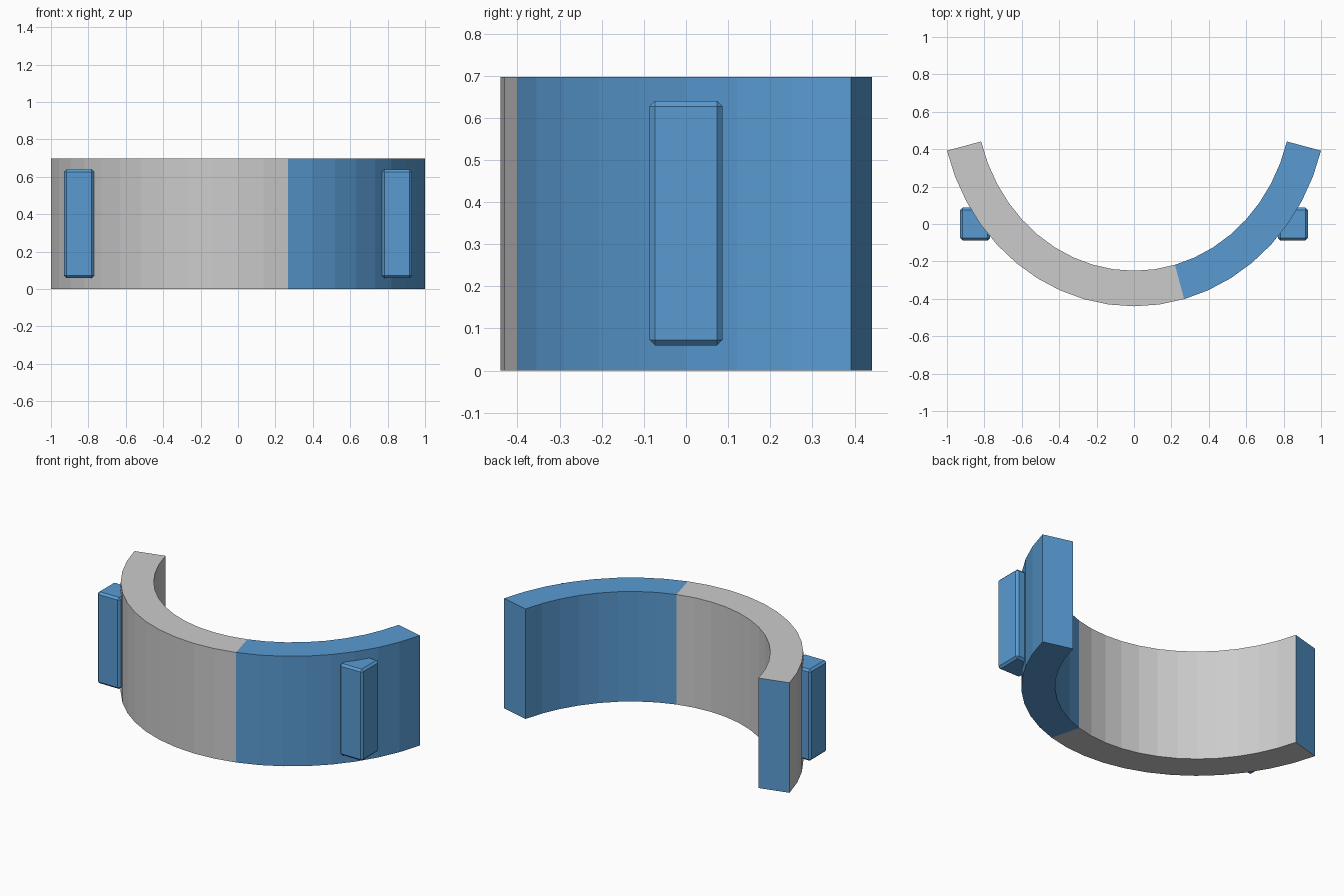
import bpy, bmesh, math

if "Cube" in bpy.data.objects:
    bpy.data.objects.remove(bpy.data.objects["Cube"])

blue = bpy.data.materials.new("blue")
blue.diffuse_color = (0.1, 0.33, 0.65, 1)
blue.use_nodes = True
blue.node_tree.nodes["Principled BSDF"].inputs["Base Color"].default_value = blue.diffuse_color
grey = bpy.data.materials.new("grey")
grey.diffuse_color = (0.8, 0.8, 0.8, 1)
grey.use_nodes = True
grey.node_tree.nodes["Principled BSDF"].inputs["Base Color"].default_value = grey.diffuse_color

HEIGHT, CENTRE_Y = 0.697, 0.6825
OUTER, INNER = (1.0353, 1.1225), (0.846, 0.9325)
STEPS, GREY_STEPS = 20, 12


def curved_band():
    """Elliptical arc with rectangular section, grey on the left, blue on the right."""
    bm = bmesh.new()
    rings = []
    for i in range(STEPS + 1):
        a = math.radians(195 + 150 * i / STEPS)
        rings.append([bm.verts.new((rx * math.cos(a), CENTRE_Y + ry * math.sin(a), z))
                      for (rx, ry), z in ((OUTER, 0), (OUTER, HEIGHT), (INNER, HEIGHT), (INNER, 0))])
    for i, (a, b) in enumerate(zip(rings, rings[1:])):
        for k in range(4):
            n = (k + 1) % 4
            face = bm.faces.new((a[k], b[k], b[n], a[n]))
            face.material_index = 0 if i < GREY_STEPS else 1
    # blue end faces
    for end in (rings[0], rings[-1]):
        bm.faces.new(end).material_index = 1
    bmesh.ops.recalc_face_normals(bm, faces=bm.faces[:])
    mesh = bpy.data.meshes.new("curved_band")
    bm.to_mesh(mesh)
    bm.free()
    mesh.materials.append(grey)
    mesh.materials.append(blue)
    bpy.context.collection.objects.link(bpy.data.objects.new("curved_band", mesh))


def side_block(name, x):
    """Upright chamfered block set into the outside of the band."""
    bpy.ops.mesh.primitive_cube_add(size=1, location=(x, 0, 0.35))
    ob = bpy.context.object
    ob.name = name
    ob.scale = (0.162, 0.174, 0.58)
    bpy.ops.object.transform_apply(location=False, rotation=False, scale=True)
    bevel = ob.modifiers.new("chamfer", 'BEVEL')
    bevel.width = 0.013
    bevel.segments = 1
    ob.data.materials.append(blue)


curved_band()
side_block("left_block", -0.85)
side_block("right_block", 0.85)
